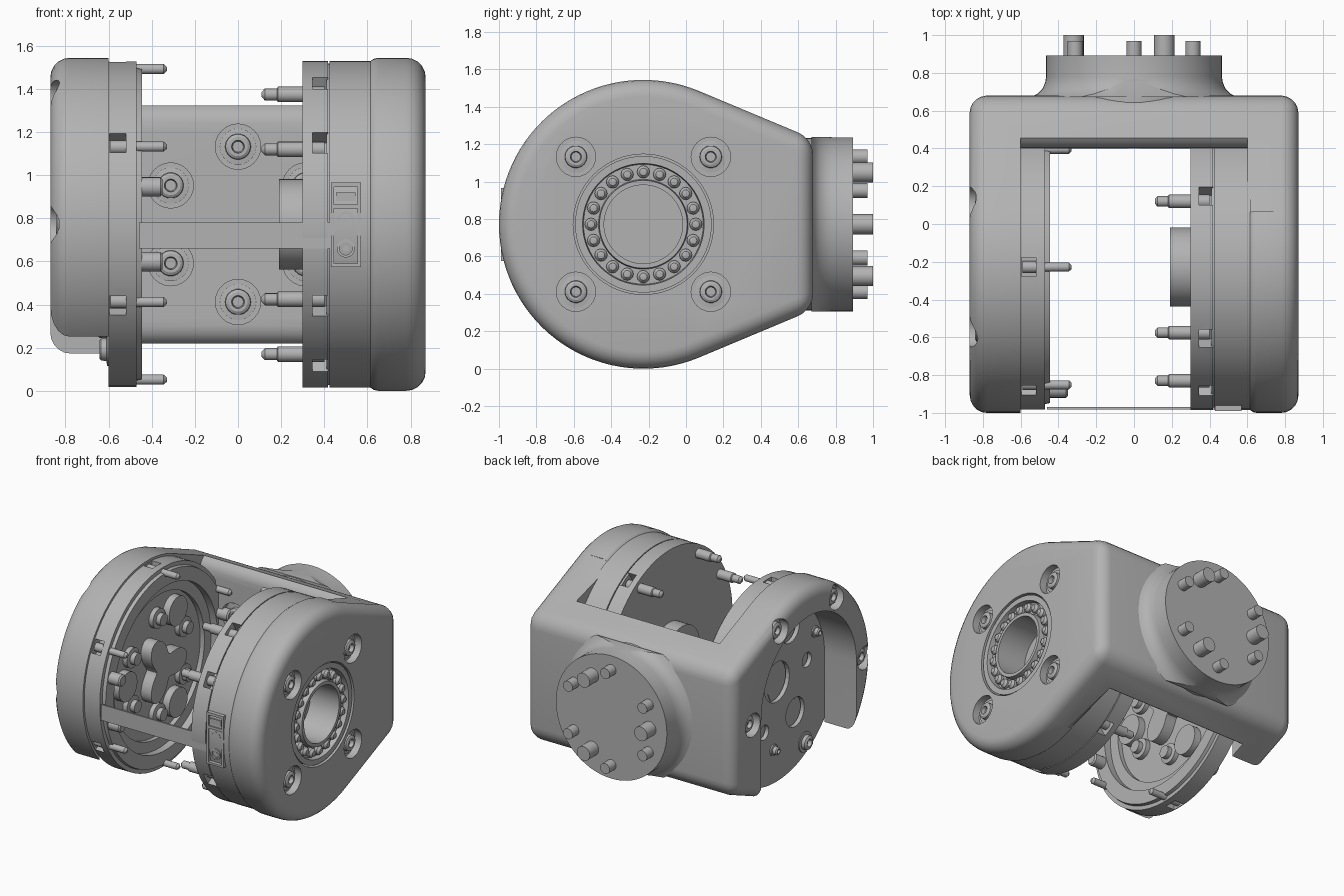
import bpy, bmesh
from math import sin, cos, pi, radians
from mathutils import Matrix, Vector

if "Cube" in bpy.data.objects:
    bpy.data.objects.remove(bpy.data.objects["Cube"], do_unlink=True)

grey = bpy.data.materials.new("machined grey")
grey.use_nodes = True
grey.diffuse_color = (0.45, 0.45, 0.45, 1)
grey.node_tree.nodes["Principled BSDF"].inputs["Base Color"].default_value = (0.45, 0.45, 0.45, 1)

CY, CZ, R = -0.228, 0.772, 0.772      # joint axis and arm radius
HUB = (CY, CZ)


def finish(bm, name):
    bmesh.ops.remove_doubles(bm, verts=bm.verts, dist=1e-5)
    bmesh.ops.recalc_face_normals(bm, faces=bm.faces)
    me = bpy.data.meshes.new(name)
    bm.to_mesh(me)
    bm.free()
    me.materials.append(grey)
    ob = bpy.data.objects.new(name, me)
    bpy.context.collection.objects.link(ob)
    return ob


def activate(ob):
    bpy.ops.object.select_all(action='DESELECT')
    ob.select_set(True)
    bpy.context.view_layer.objects.active = ob


def smooth(ob):
    activate(ob)
    bpy.ops.object.shade_smooth_by_angle(angle=radians(32))


def lathe(name, profile, centre, axis='X', seg=32):
    """Spin (radius, height) points round an axis parallel to X or Y."""
    bm = bmesh.new()
    rows = []
    for i in range(seg):
        a = 2 * pi * i / seg
        row = []
        for r, h in profile:
            u, v = centre[0] + r * cos(a), centre[1] + r * sin(a)
            row.append(bm.verts.new((h, u, v) if axis == 'X' else (u, h, v)))
        rows.append(row)
    n = len(profile)
    for i in range(seg):
        p, q = rows[i], rows[(i + 1) % seg]
        for j in range(n):
            k = (j + 1) % n
            rj, rk = profile[j][0], profile[k][0]
            if rj == 0 and rk == 0:
                continue
            if rj == 0:
                bm.faces.new((p[j], p[k], q[k]))
            elif rk == 0:
                bm.faces.new((p[j], p[k], q[j]))
            else:
                bm.faces.new((p[j], p[k], q[k], q[j]))
    ob = finish(bm, name)
    smooth(ob)
    return ob


def rod(name, centre, r, h0, h1, axis='X', seg=24):
    return lathe(name, [(0, h0), (r, h0), (r, h1), (0, h1)], centre, axis, seg)


def prism(name, pts, x0, x1):
    """Extrude a (y, z) outline along X."""
    bm = bmesh.new()
    face = bm.faces.new([bm.verts.new((x0, y, z)) for y, z in pts])
    geo = bmesh.ops.extrude_face_region(bm, geom=[face])['geom']
    bmesh.ops.translate(bm, verts=[g for g in geo if isinstance(g, bmesh.types.BMVert)], vec=(x1 - x0, 0, 0))
    return finish(bm, name)


def box(name, lo, hi, turn=0):
    """Box between two corners; turn swings it round the joint axis."""
    lo, hi = Vector(lo), Vector(hi)
    bm = bmesh.new()
    bmesh.ops.create_cube(bm, size=1, matrix=Matrix.Translation((lo + hi) / 2) @ Matrix.Diagonal((*(hi - lo), 1)))
    pivot = Matrix.Translation((0, CY, CZ))
    bmesh.ops.transform(bm, verts=bm.verts, matrix=pivot @ Matrix.Rotation(turn, 4, 'X') @ pivot.inverted())
    return finish(bm, name)


def cut(ob, cutter):
    cutter.hide_render = True
    mod = ob.modifiers.new("cut", 'BOOLEAN')
    mod.operation, mod.solver, mod.object = 'DIFFERENCE', 'EXACT', cutter
    activate(ob)
    bpy.ops.object.modifier_apply(modifier=mod.name)
    bpy.data.objects.remove(cutter, do_unlink=True)


def polar(r, deg, centre=HUB):
    a = radians(deg)
    return (centre[0] + r * cos(a), centre[1] + r * sin(a))


def screw(name, centre, base, out, axis='X', size=1.0):
    """Socket-head screw; out is the signed direction of its head."""
    prof = [(0, 0), (.085, 0), (.085, .012), (.06, .015), (.058, .04), (.045, .048), (.03, .048), (.025, .02), (0, .02)]
    return lathe(name, [(r * size, base + out * h) for r, h in prof], centre, axis, 18)


# Yoke: teardrop body, softened, hollowed between the arms
arc = [polar(R, 67.4 + 225.2 * i / 64) for i in range(65)]
yoke = prism("yoke", arc + [(.68, CZ - .457), (.68, CZ + .457)], -.87, .87)
bev = yoke.modifiers.new("soft", 'BEVEL')
bev.width, bev.segments, bev.limit_method, bev.angle_limit = .09, 5, 'ANGLE', radians(20)
activate(yoke)
bpy.ops.object.modifier_apply(modifier="soft")
lip = [(.4, .44), (.402, .48), (.412, .51), (.43, .535), (.46, .555), (.46, 1)]
gap = [(y, CZ + dz) for y, dz in lip] + [(-1.2, CZ + 1), (-1.2, CZ - 1)]
cut(yoke, prism("gap", gap + [(y, CZ - dz) for y, dz in reversed(lip)], -.6, .6))

# Soften the inner rim of the left arm
bm = bmesh.new()
bm.from_mesh(yoke.data)
rim = [e for e in bm.edges if all(abs(v.co.x - .6) < 1e-3 and v.co.y < .3 and
       (Vector(v.co.yz) - Vector(HUB)).length > R - .01 for v in e.verts)]
bmesh.ops.bevel(bm, geom=rim, offset=.05, segments=4, profile=.5, affect='EDGES')
bm.to_mesh(yoke.data)
bm.free()

# Open slot through the right arm
slot = [polar(.57, 180 * i / 32) for i in range(33)]
cut(yoke, prism("slot", slot + [(CY - .57, -.3), (CY + .57, -.3)], -1, -.598))

# Screws in counterbores: left arm, right arm, beam
cut(yoke, rod("bore", HUB, .375, .55, 1, seg=64))
for deg in (45, 135, 225, 315):
    c = polar(.51, deg)
    cut(yoke, rod("bore", c, .105, .815, 1))
    screw("left_arm_screw", c, .81, 1)
for deg in (0, 60, 120, 180):
    c = polar(.67, deg)
    cut(yoke, rod("bore", c, .088, -1, -.8))
    screw("right_arm_screw", c, -.795, -1)
for k in range(6):
    c = polar(.36, 30 + 60 * k, (0, CZ))
    cut(yoke, rod("bore", c, .105, .3, .45, 'Y'))
    screw("beam_screw", c, .455, -1, 'Y')
smooth(yoke)

# Round mounting flange at the back, with pins
flange = lathe("flange", [(0, .6), (.46, .6), (.46, .672), (.545, .672), (.51, .69), (.485, .715), (.47, .75),
                          (.465, .78), (.465, .893), (0, .893)], (0, CZ), 'Y', 64)
cut(flange, box("trim", (-1, .5, CZ + .466), (1, 1, 1.6)))
cut(flange, box("trim", (-1, .5, 0), (1, 1, CZ - .466)))
smooth(flange)
for k in range(6):
    rod("flange_small_pin", polar(.36, 30 + 60 * k, (0, CZ)), .04, .88, .97, 'Y')
for deg in (60, 180, 300):
    rod("flange_large_pin", polar(.32, deg, (0, CZ)), .054, .88, 1, 'Y')

# Bearing in the left arm
lathe("bearing", [(0, .45), (.21, .45), (.21, .86), (.235, .86), (.24, .82), (.32, .82), (.325, .86),
                  (.365, .86), (.365, .44), (0, .44)], HUB, seg=64)
for k in range(20):
    lathe("bearing_roller", [(0, .81), (.034, .81), (.034, .84), (.02, .858), (0, .862)],
          polar(.28, 18 * k), seg=12)

# Left drive unit: body, ring with windows, boss and stepped pins
rod("left_body", HUB, .757, .425, .62, seg=96)
rod("left_seam", HUB, .745, .41, .43, seg=96)
left_ring = rod("left_ring", HUB, .757, .3, .418, seg=96)
rod("left_boss", HUB, .21, .19, .31, seg=48)
for deg in (60, 120, 150, 210, 240, 300):
    cut(left_ring, box("window", (.345, CY + .66, CZ - .055), (.45, CY + .9, CZ + .055), radians(deg)))
    lathe("left_pin", [(0, .11), (.012, .11), (.028, .125), (.028, .18), (.036, .185), (.036, .4), (0, .4)],
          polar(.695, deg), seg=16)
smooth(left_ring)

# Connector on the front of the left body
conn = box("connector", (.43, -.99, .575), (.57, -.93, .965))
cut(conn, box("pocket", (.445, -1.1, .865), (.555, -.955, .945)))
cut(conn, box("pocket", (.445, -1.1, .59), (.555, -.955, .845)))
box("connector_block", (.455, -.98, .88), (.545, -.94, .92))
for z in (.66, .79):
    lathe("connector_socket", [(0, -.94), (.042, -.94), (.042, -.985), (.03, -.985), (.03, -.965), (.014, -.965),
                               (.014, -.98), (0, -.98)], (.5, z), 'Y', 20)

# Thin strip joining the two drive units
box("front_strip", (-.46, -.982, .66), (.43, -.97, .78))

# Right drive unit: stepped ring with windows, pins and bosses
right_ring = lathe("right_ring", [(.755, -.6), (.755, -.47), (.725, -.47), (.72, -.445), (.62, -.445), (.62, -.5),
                                  (.54, -.5), (.54, -.6)], HUB, seg=96)
for k in range(6):
    deg = 30 + 60 * k
    cut(right_ring, box("window", (-.595, CY + .69, CZ - .05), (-.52, CY + .9, CZ + .05), radians(deg)))
    rod("right_pin_head", polar(.715, deg), .032, -.59, -.515, seg=16)
    lathe("right_pin", [(0, -.48), (.024, -.48), (.024, -.345), (.01, -.33), (0, -.33)], polar(.72, deg), seg=14)
    lathe("right_boss", [(0, -.56), (.075, -.56), (.075, -.5), (.045, -.495), (.045, -.46), (0, -.46)],
          polar(.36, deg), seg=20)
for deg in (15, 165, 195, 345):
    lathe("right_stud", [(0, -.5), (.045, -.5), (.045, -.36), (.035, -.35), (0, -.35)], polar(.67, deg), seg=20)
smooth(right_ring)

# Pierced cover plate in the slot, with a floor behind it
plate = rod("right_cover_plate", HUB, .6, -.602, -.57, seg=64)
cut(plate, rod("hole", HUB, .15, -.7, -.5))
for k in range(3):
    cut(plate, rod("hole", polar(.38, 115 + 120 * k), .11, -.7, -.5))
    cut(plate, rod("hole", polar(.36, 55 + 120 * k), .055, -.7, -.5))
    screw("cover_screw", polar(.5, 35 + 120 * k), -.6, -1, size=.5)
smooth(plate)
for deg in (240, 300):
    screw("rim_screw", polar(.67, deg), -.595, -1, size=.9)
rod("right_floor", HUB, .6, -.555, -.535, seg=64)

# Three-lobed hub and round housings inside the right unit
lobes = [polar(.18 + .08 * cos(6 * pi * i / 48), 7.5 * i) for i in range(48)]
smooth(prism("lobed_hub", lobes, -.56, -.45))
for deg in (60, 180, 300):
    rod("round_housing", polar(.4, deg), .11, -.56, -.48)
